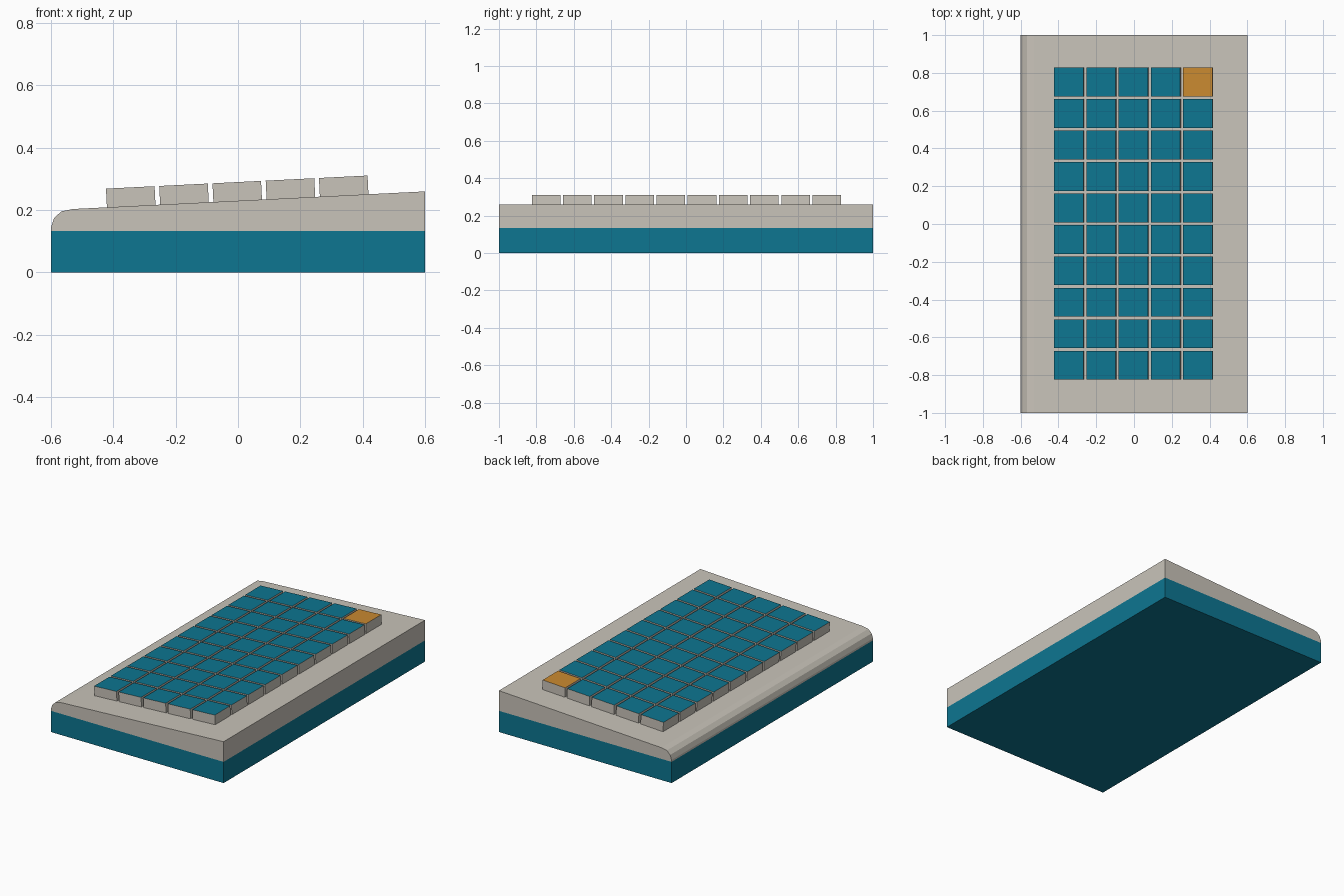
import bpy
import bmesh
import math
from mathutils import Matrix, Vector

if "Cube" in bpy.data.objects:
    bpy.data.objects.remove(bpy.data.objects["Cube"])


def material(name, rgb):
    m = bpy.data.materials.new(name)
    m.diffuse_color = (*rgb, 1)
    m.use_nodes = True
    m.node_tree.nodes["Principled BSDF"].inputs["Base Color"].default_value = m.diffuse_color
    return m


TEAL = material("teal", (0.004, 0.181, 0.283))
GREY = material("warm grey", (0.584, 0.552, 0.491))
ORANGE = material("orange", (0.591, 0.255, 0.03))

SLOPE = 0.05
SPLIT = 0.133


def deck(x):
    return 0.23 + SLOPE * x


def finish(bm, name, mats):
    bmesh.ops.recalc_face_normals(bm, faces=bm.faces[:])
    me = bpy.data.meshes.new(name)
    bm.to_mesh(me)
    bm.free()
    for m in mats:
        me.materials.append(m)
    ob = bpy.data.objects.new(name, me)
    bpy.context.collection.objects.link(ob)
    return ob


def extrude_profile(name, pts, mat):
    """Extrude an x-z outline along the whole y length."""
    bm = bmesh.new()
    face = bm.faces.new([bm.verts.new((x, -1, z)) for x, z in pts])
    ext = bmesh.ops.extrude_face_region(bm, geom=[face], use_keep_orig=True)
    verts = [g for g in ext["geom"] if isinstance(g, bmesh.types.BMVert)]
    bmesh.ops.translate(bm, vec=(0, 2, 0), verts=verts)
    return finish(bm, name, [mat])


# Lower case
extrude_profile("lower_case", [(-0.6, 0), (0.6, 0), (0.6, SPLIT), (-0.6, SPLIT)], TEAL)

# Upper case: sloped deck with one rounded long edge
extrude_profile("upper_case", [
    (-0.6, SPLIT), (0.6, SPLIT), (0.6, deck(0.6)), (-0.53, deck(-0.53)),
    (-0.567, 0.196), (-0.59, 0.174), (-0.6, 0.145)], GREY)

# Keys: tilted boxes with coloured tops
COLS, ROWS = 5, 10
W, D, H, SINK = 0.156, 0.153, 0.06, 0.005
tilt = Matrix.Rotation(-math.atan(SLOPE), 4, 'Y')
up = (tilt @ Vector((0, 0, 1)))

for c in range(COLS):
    for r in range(ROWS):
        x = (c - 2) * 0.1708 - 0.001
        y = 0.7525 - r * 0.1667
        centre = Vector((x, y, deck(x))) + up * (H - SINK) / 2
        bm = bmesh.new()
        bmesh.ops.create_cube(bm, size=1, matrix=Matrix.Translation(centre) @ tilt
                              @ Matrix.Diagonal((W, D, H + SINK, 1)))
        bm.normal_update()
        for f in bm.faces:
            f.material_index = 1 if f.normal.z > 0.7 else 0
        accent = c == COLS - 1 and r == 0
        finish(bm, f"key_{r + 1}_{c + 1}", [GREY, ORANGE if accent else TEAL])
